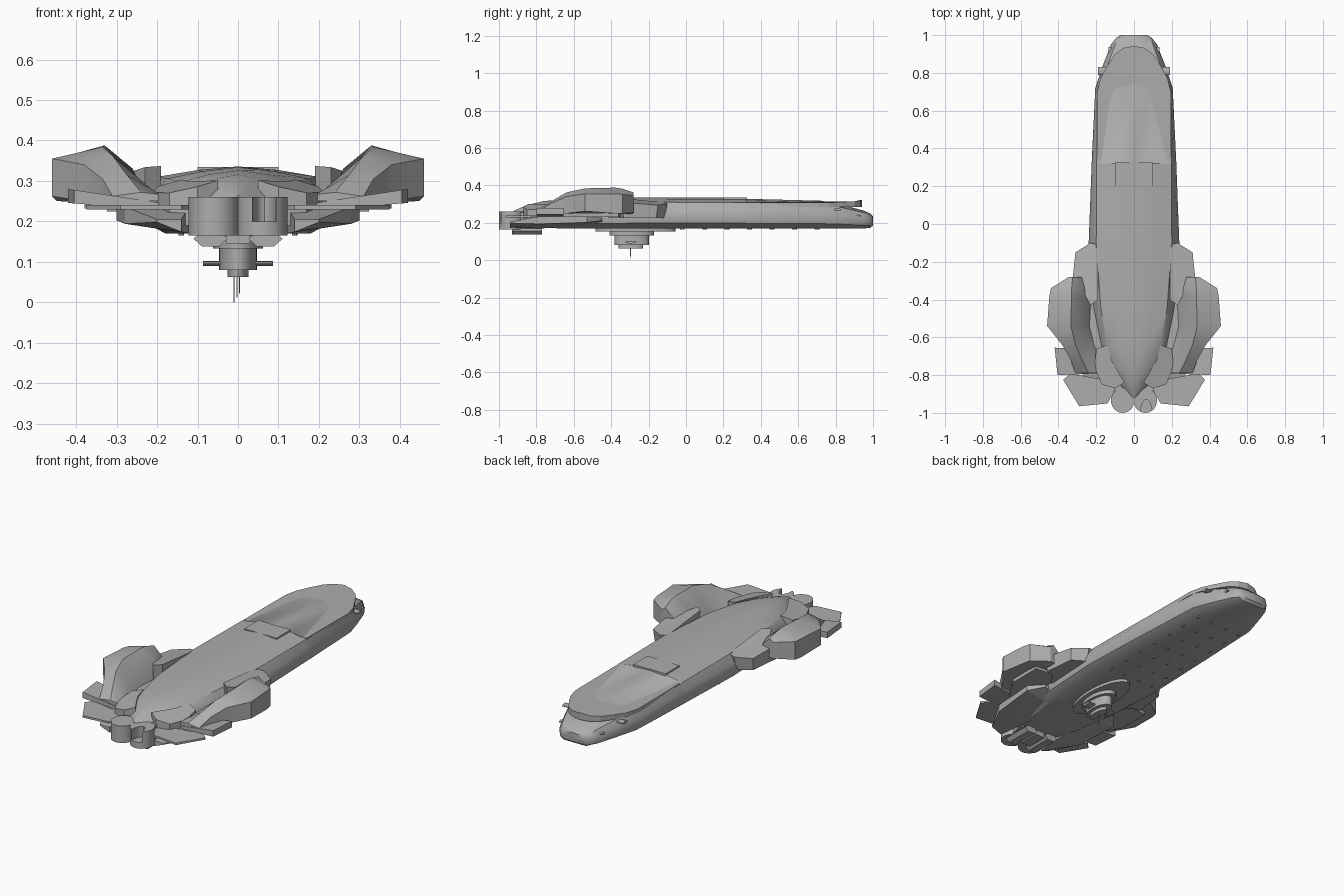
import bpy, bmesh, math
from mathutils import Vector

grey = bpy.data.materials.new("hull grey")
grey.diffuse_color = (0.42, 0.42, 0.42, 1)


def finish(name, bm, mirror=False, smooth=30):
    bmesh.ops.recalc_face_normals(bm, faces=bm.faces)
    me = bpy.data.meshes.new(name)
    bm.to_mesh(me)
    bm.free()
    ob = bpy.data.objects.new(name, me)
    bpy.context.collection.objects.link(ob)
    me.materials.append(grey)
    if mirror:
        ob.modifiers.new("Mirror", 'MIRROR').use_mirror_merge = False
    bpy.ops.object.select_all(action='DESELECT')
    ob.select_set(True)
    bpy.context.view_layer.objects.active = ob
    if smooth:
        bpy.ops.object.shade_smooth_by_angle(angle=math.radians(smooth))
    return ob


def loft(name, rings, mirror=False, smooth=30):
    """Skin closed rings of equal length and cap both ends."""
    bm = bmesh.new()
    vs = [[bm.verts.new(p) for p in r] for r in rings]
    n = len(vs[0])
    for a, b in zip(vs, vs[1:]):
        for i in range(n):
            j = (i + 1) % n
            bm.faces.new((a[i], a[j], b[j], b[i]))
    bm.faces.new(vs[0])
    bm.faces.new(vs[-1][::-1])
    return finish(name, bm, mirror, smooth)


def plate(name, outline, low, high, mirror=True, inset=1.0, smooth=0):
    """Prism from a plan outline; low/high are numbers or functions of x, y."""
    f = low if callable(low) else lambda x, y: low
    g = high if callable(high) else lambda x, y: high
    c = sum((Vector(p) for p in outline), Vector((0, 0))) / len(outline)
    bot = [c + (Vector(p) - c) * inset for p in outline]
    return loft(name, [[(x, y, f(x, y)) for x, y in bot],
                       [(x, y, g(x, y)) for x, y in outline]], mirror, smooth)


def drum(name, centre, rx, ry, depth, axis='Z', mirror=False, seg=24):
    rings = []
    for t in (-depth / 2, depth / 2):
        r = []
        for i in range(seg):
            a = 2 * math.pi * i / seg
            u, v = rx * math.cos(a), ry * math.sin(a)
            d = {'Z': (u, v, t), 'Y': (u, t, v), 'X': (t, u, v)}[axis]
            r.append(Vector(centre) + Vector(d))
        rings.append(r)
    return loft(name, rings, mirror)


# main hull: y, crown z, shoulder x, shoulder z, waist x, bottom x, bottom z
stations = [
    (-0.92, 0.265, 0.006, 0.26, 0.03, 0.02, 0.20),
    (-0.85, 0.295, 0.05, 0.275, 0.10, 0.07, 0.18),
    (-0.76, 0.316, 0.10, 0.29, 0.15, 0.11, 0.172),
    (-0.65, 0.326, 0.14, 0.298, 0.18, 0.14, 0.17),
    (-0.45, 0.334, 0.175, 0.306, 0.22, 0.17, 0.17),
    (-0.10, 0.336, 0.20, 0.31, 0.24, 0.18, 0.17),
    (0.32, 0.335, 0.198, 0.308, 0.224, 0.17, 0.17),
    (0.325, 0.328, 0.198, 0.306, 0.224, 0.17, 0.17),
    (0.72, 0.318, 0.185, 0.298, 0.205, 0.15, 0.17),
    (0.84, 0.295, 0.14, 0.28, 0.165, 0.12, 0.17),
    (0.95, 0.265, 0.10, 0.255, 0.122, 0.08, 0.17),
    (0.985, 0.25, 0.085, 0.24, 0.095, 0.07, 0.172),
    (1.00, 0.235, 0.06, 0.225, 0.07, 0.05, 0.185),
]
rings = []
for y, zt, s, zs, w, b, zb in stations:
    half = [(s * 0.5, zt - (zt - zs) * 0.35), (s, zs),
            (s * 0.3 + w * 0.7, zs - (zs - zb) * 0.28),
            (w, zs - (zs - zb) * 0.55), (w * 0.96, zb + (zs - zb) * 0.2), (b, zb)]
    prof = [(0, zt)] + half + [(0, zb)] + [(-x, z) for x, z in half[::-1]]
    rings.append([(x, y, z) for x, z in prof])
loft("main_hull", rings, smooth=35)

# flat stern deck overhanging the tail
edge = [(0.195, 0.70), (0.178, 0.77), (0.14, 0.84), (0.10, 0.90), (0.055, 0.932)]
deck = [(0.195, 0.33)] + edge + [(0, 0.942)] + [(-x, y) for x, y in edge[::-1]] + [(-0.195, 0.33)]
plate("stern_deck", deck, 0.285, lambda x, y: 0.327 - 0.09 * abs(x) - 0.006 * (y - 0.33), mirror=False)
plate("deck_step", [(-0.1, 0.2), (0.1, 0.2), (0.1, 0.325), (-0.1, 0.325)], 0.31, 0.334, mirror=False)

# bow shoulder armour
plate("bow_shoulder", [(0.05, -0.84), (0.10, -0.87), (0.17, -0.85), (0.21, -0.76),
                       (0.20, -0.66), (0.14, -0.64), (0.12, -0.72)],
      0.19, lambda x, y: 0.30 - 0.25 * (x - 0.1) + 0.12 * (y + 0.75))

# sculpted nacelle: y, then x/z of inner foot, inner sweep, peak, outer top, outer foot
nacelle = [
    (-0.79, (0.16, 0.25), (0.19, 0.266), (0.24, 0.272), (0.31, 0.262), (0.31, 0.25)),
    (-0.72, (0.18, 0.25), (0.215, 0.28), (0.275, 0.315), (0.335, 0.305), (0.335, 0.25)),
    (-0.64, (0.21, 0.25), (0.245, 0.295), (0.31, 0.362), (0.38, 0.34), (0.38, 0.25)),
    (-0.54, (0.235, 0.25), (0.27, 0.315), (0.335, 0.384), (0.46, 0.355), (0.46, 0.262)),
    (-0.38, (0.225, 0.245), (0.26, 0.33), (0.33, 0.388), (0.448, 0.355), (0.448, 0.25)),
    (-0.34, (0.23, 0.245), (0.265, 0.33), (0.33, 0.382), (0.44, 0.352), (0.44, 0.25)),
    (-0.28, (0.26, 0.245), (0.28, 0.32), (0.325, 0.362), (0.345, 0.345), (0.345, 0.255)),
]
loft("nacelle", [[(x, y, z) for x, z in pts] for y, *pts in nacelle], True, 32)

# faceted pods behind the nacelles
plate("side_pod", [(0.19, -0.11), (0.23, -0.10), (0.31, -0.15), (0.33, -0.34), (0.27, -0.36),
                   (0.23, -0.43), (0.19, -0.40)],
      lambda x, y: 0.225, lambda x, y: 0.325 - 0.15 * (x - 0.19) - 0.10 * (y + 0.28), inset=0.92)

# wing blades around the bow
plate("upper_blade", [(0.15, -0.66), (0.42, -0.655), (0.405, -0.80), (0.15, -0.79)],
      lambda x, y: 0.236 + 0.08 * (x - 0.3), lambda x, y: 0.262 + 0.15 * (x - 0.3))
plate("front_blade", [(0.08, -0.84), (0.34, -0.79), (0.375, -0.825), (0.29, -0.965), (0.14, -0.95)],
      0.229, 0.24)
plate("wing_root", [(0.16, -0.34), (0.38, -0.36), (0.38, -0.55), (0.30, -0.68), (0.14, -0.78)],
      0.232, 0.252)

# lower keel pods, bevelled towards the centre
low = [(-0.94, 0.14, 0.20, 0.186, 0.205), (-0.78, 0.12, 0.28, 0.182, 0.236),
       (-0.53, 0.13, 0.30, 0.19, 0.232), (-0.45, 0.15, 0.24, 0.20, 0.226)]
loft("keel_pod", [[(a, y, zb - 0.012), (b, y, zb + 0.012), (b, y, zt), (a, y, zt)]
                  for y, a, b, zb, zt in low], True, 0)

# twin upright drums at the bow, the right one with a recessed port
drums = [drum("bow_drum", (x, -0.934, 0.2125), 0.062, 0.066, 0.095) for x in (-0.06, 0.06)]
cut = drum("port_cutter", (0.065, -1.0, 0.235), 0.03, 0.07, 0.07)
cut.hide_render = True
cut.hide_set(True)
m = drums[1].modifiers.new("Port", 'BOOLEAN')
m.object = cut
m.solver = 'EXACT'
plate("drum_mount", [(-0.09, -0.93), (0.09, -0.93), (0.12, -0.8), (-0.12, -0.8)], 0.17, 0.255, False)

# hexagonal thruster tubes under the bow
drum("thruster_tube", (0.068, -0.85, 0.157), 0.042, 0.022, 0.16, 'Y', True, 6)
plate("tube_bridge", [(-0.03, -0.9), (0.03, -0.9), (0.03, -0.78), (-0.03, -0.78)], 0.145, 0.18, False)

# belly turret
drum("turret_base", (0, -0.27, 0.163), 0.085, 0.215, 0.018)
drum("turret_collar", (0, -0.29, 0.148), 0.062, 0.12, 0.03)
drum("turret_body", (0, -0.29, 0.11), 0.047, 0.092, 0.06)
drum("turret_foot", (0, -0.295, 0.072), 0.026, 0.065, 0.02)
drum("turret_arm", (0, -0.295, 0.096), 0.03, 0.006, 0.172, 'X')
for x, y, z in ((-0.01, -0.31, 0.0), (-0.002, -0.295, 0.012), (0.004, -0.298, 0.022)):
    drum("antenna", (x, y, (z + 0.07) / 2), 0.0012, 0.0012, 0.07 - z, 'Z', False, 6)

# stern stubs and belly lights
drum("stern_stub", (0.165, 0.81, 0.27), 0.02, 0.007, 0.05, 'X', True, 12)
drum("tail_vent", (0.11, 0.92, 0.235), 0.016, 0.006, 0.05, 'X', True, 12)
for i in range(7):
    for x in (0.05, 0.14):
        drum("belly_light", (x, -0.02 + 0.12 * i, 0.169), 0.007, 0.013, 0.008, 'Z', True, 8)
